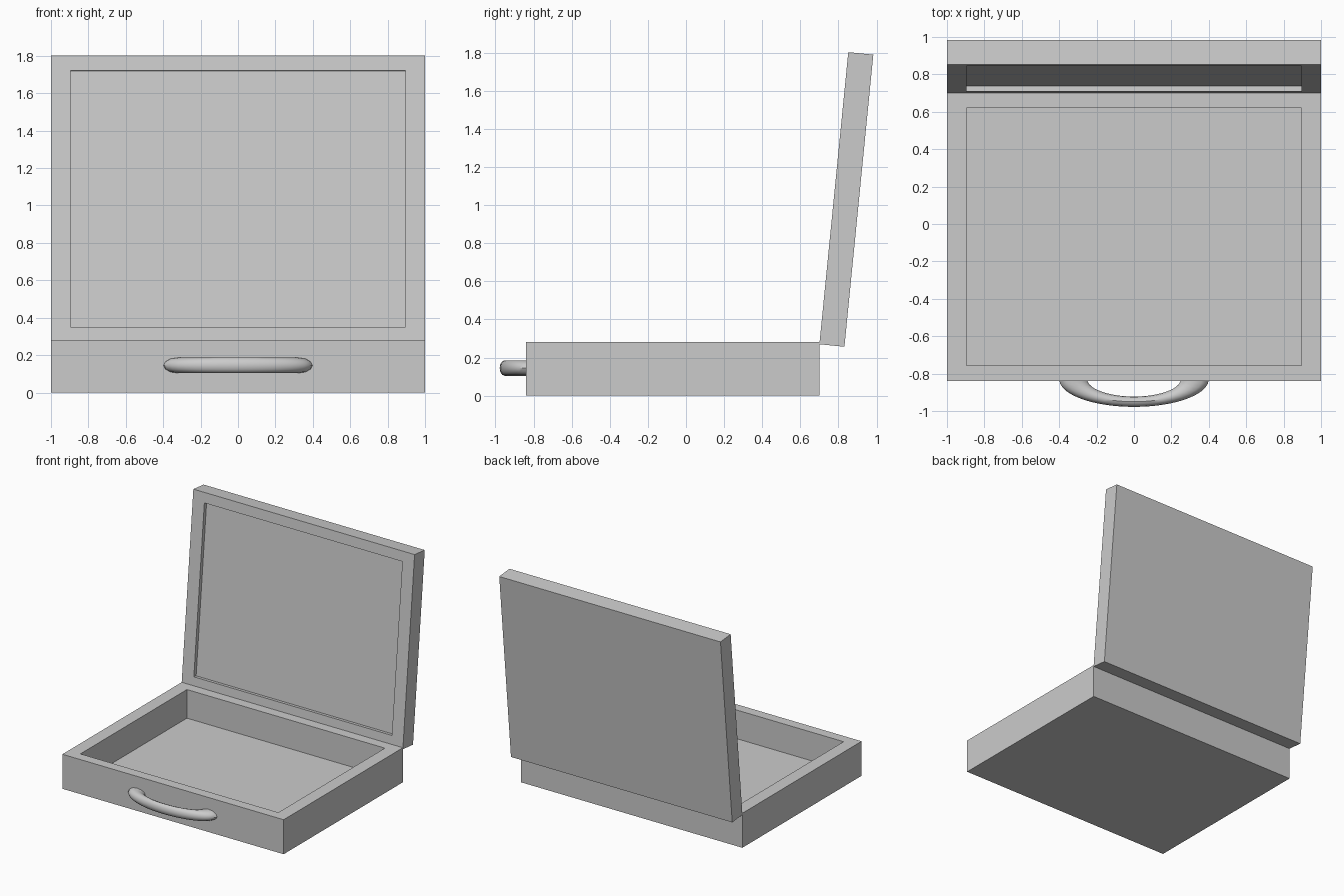
import bpy, bmesh
from math import sin, cos, pi, radians
from mathutils import Vector

if "Cube" in bpy.data.objects:
    bpy.data.objects.remove(bpy.data.objects["Cube"])


def make_object(name, bm):
    bmesh.ops.recalc_face_normals(bm, faces=bm.faces)
    mesh = bpy.data.meshes.new(name)
    bm.to_mesh(mesh)
    bm.free()
    obj = bpy.data.objects.new(name, mesh)
    bpy.context.collection.objects.link(obj)
    return obj


def bridge(bm, rings):
    """Skin consecutive closed rings and cap both ends."""
    n = len(rings[0])
    for a, b in zip(rings, rings[1:]):
        for i in range(n):
            j = (i + 1) % n
            bm.faces.new((a[i], a[j], b[j], b[i]))
    bm.faces.new(rings[0])
    bm.faces.new(rings[-1])


def tray(name, half, inner, height, recess):
    """Rectangular block with a rimmed recess in its top face."""
    bm = bmesh.new()
    levels = [(half, 0), (half, height), (inner, height), (inner, height - recess)]
    rings = [[bm.verts.new((sx * h[0], sy * h[1], z))
              for sx, sy in ((-1, -1), (1, -1), (1, 1), (-1, 1))]
             for h, z in levels]
    bridge(bm, rings)
    return make_object(name, bm)


HALF, INNER = (1.0, 0.77), (0.895, 0.688)

# Case bottom with open compartment
base = tray("case_base", HALF, INNER, 0.282, 0.234)
base.location = (0, -0.069, 0)

# Lid, hinged at the rear top edge and leaning back
lean, thick = radians(5.65), 0.132
lid = tray("case_lid", HALF, INNER, thick, 0.03)
up = Vector((0, sin(lean), cos(lean)))
front = Vector((0, -cos(lean), sin(lean)))
lid.rotation_euler = (pi / 2 - lean, 0, 0)
lid.location = Vector((0, 0.7, 0.27)) + up * HALF[1] - front * thick

# Carry handle: half of a flattened ring, ends sunk in the front wall
SEG, SIDES, R, r = 20, 12, 0.325, 0.075
bm = bmesh.new()
rings = []
for i in range(SEG + 1):
    t = pi + pi * i / SEG
    ring = []
    for k in range(SIDES):
        p = 2 * pi * k / SIDES
        d = R + r * cos(p)
        ring.append(bm.verts.new((d * cos(t), d * sin(t) * 0.37, 0.041 * sin(p))))
    rings.append(ring)
bridge(bm, rings)
handle = make_object("carry_handle", bm)
handle.location = (0, -0.83, 0.145)
bpy.context.view_layer.objects.active = handle
handle.select_set(True)
bpy.ops.object.shade_smooth_by_angle(angle=radians(40))
